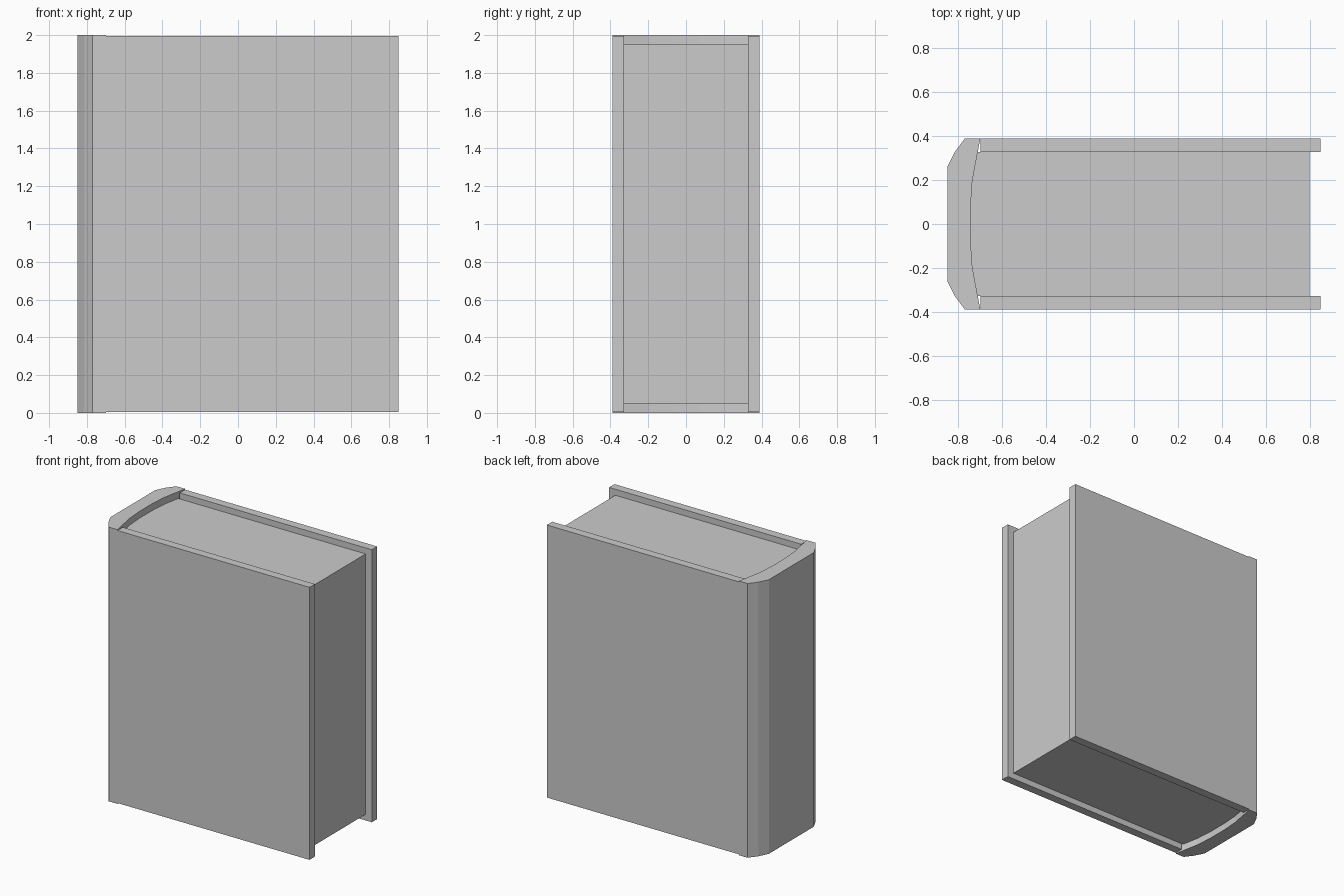
import bpy

if "Cube" in bpy.data.objects:
    bpy.data.objects.remove(bpy.data.objects["Cube"])


def extrude_profile(name, pts, z0, z1):
    """Closed outline in plan, extruded vertically."""
    n = len(pts)
    verts = [(x, y, z) for z in (z0, z1) for x, y in pts]
    faces = [tuple(reversed(range(n))), tuple(range(n, 2 * n))]
    faces += [(i, (i + 1) % n, n + (i + 1) % n, n + i) for i in range(n)]
    mesh = bpy.data.meshes.new(name)
    mesh.from_pydata(verts, [], faces)
    obj = bpy.data.objects.new(name, mesh)
    bpy.context.collection.objects.link(obj)
    return obj


def mirrored(half):
    """Complete a half outline (y > 0) across y = 0."""
    return half + [(x, -y) for x, y in reversed(half)]


# rounded spine: faceted outside, hollow inner curve
outer = mirrored([(-0.70, 0.39), (-0.77, 0.39), (-0.815, 0.33), (-0.85, 0.26)])
inner = mirrored([(-0.736, 0.20), (-0.745, 0.07)])
extrude_profile("spine", outer + inner[::-1], 0, 2)

# front and back cover boards
for name, y0, y1 in (("front_cover", -0.39, -0.328), ("back_cover", 0.328, 0.39)):
    extrude_profile(name, [(-0.70, y0), (0.85, y0), (0.85, y1), (-0.70, y1)],
                    0.006, 1.994)

# page block, recessed and following the spine's inner curve
pages = mirrored([(0.80, 0.328), (-0.712, 0.328), (-0.736, 0.20), (-0.745, 0.07)])
extrude_profile("page_block", pages, 0.05, 1.95)
